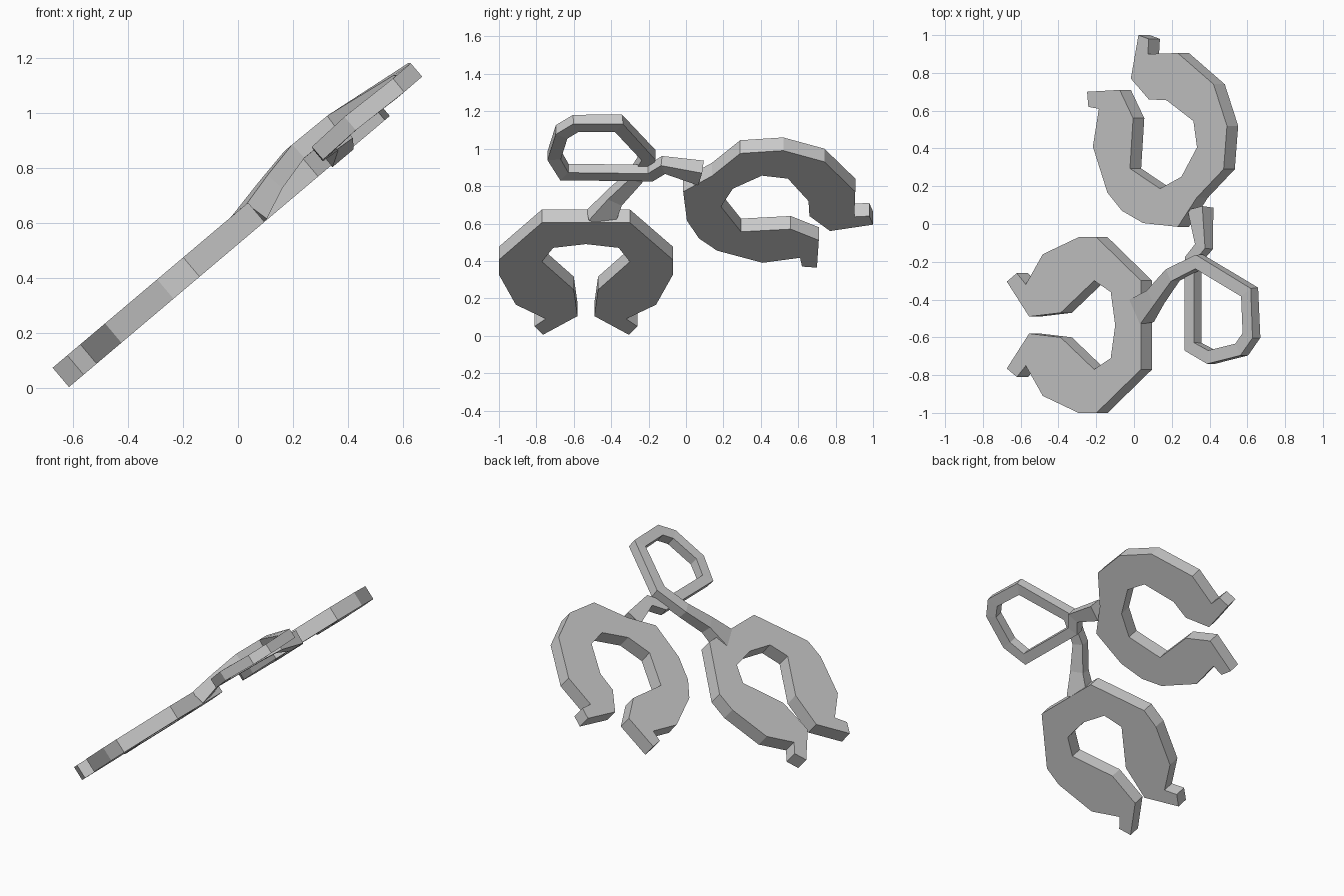
import bpy, bmesh, math
from mathutils import Vector

if "Cube" in bpy.data.objects:
    bpy.data.objects.remove(bpy.data.objects["Cube"])

TILT = math.radians(40.2)
NORMAL = Vector((-math.sin(TILT), 0, math.cos(TILT)))   # normal of the tilted plane
THICK = 0.092


def finish(bm, name):
    bmesh.ops.recalc_face_normals(bm, faces=bm.faces)
    me = bpy.data.meshes.new(name)
    bm.to_mesh(me)
    bm.free()
    ob = bpy.data.objects.new(name, me)
    bpy.context.collection.objects.link(ob)


def plate(name, outline):
    """Flat plate on the tilted plane; outline is (y, z) of its underside."""
    bm = bmesh.new()
    face = bm.faces.new([bm.verts.new((z / math.tan(TILT) - 0.62, y, z)) for y, z in outline])
    ext = bmesh.ops.extrude_face_region(bm, geom=[face], use_keep_orig=True)
    verts = [g for g in ext["geom"] if isinstance(g, bmesh.types.BMVert)]
    bmesh.ops.translate(bm, verts=verts, vec=NORMAL * THICK)
    finish(bm, name)


def bar(name, path):
    """Square bar swept along (x, y, z, half_width, half_height) points."""
    bm = bmesh.new()
    pts = [Vector(p[:3]) for p in path]
    rings = []
    for i, p in enumerate(pts):
        a = (p - pts[max(i - 1, 0)]).normalized()
        b = (pts[min(i + 1, len(pts) - 1)] - p).normalized()
        t = (a + b).normalized()
        miter = 1 / max(0.6, t.dot(b if b.length else a))
        side = t.cross(NORMAL).normalized()
        up = side.cross(t)
        w, h = path[i][3] * miter, path[i][4]
        rings.append([bm.verts.new(p + side * w * s + up * h * u)
                      for s, u in ((-1, -1), (1, -1), (1, 1), (-1, 1))])
    for r, q in zip(rings, rings[1:]):
        for k in range(4):
            bm.faces.new((r[k], r[(k + 1) % 4], q[(k + 1) % 4], q[k]))
    bm.faces.new(rings[0])
    bm.faces.new(rings[-1])
    finish(bm, name)


# Lower cuff: half outline (distance from centre line, height), mirrored
half = [(0.235, 0.605), (0.465, 0.406), (0.465, 0.326), (0.375, 0.166),
        (0.215, 0.09), (0.275, 0.05), (0.23, 0.005), (0.045, 0.105),
        (0.065, 0.246), (0.235, 0.396), (0.175, 0.47)]
MID = -0.535
plate("lower_cuff", [(MID + d, z) for d, z in half] + [(MID, 0.49)]
      + [(MID - d, z) for d, z in reversed(half)])

# Upper cuff: outer edge and first tab, inner edge, second tab
plate("upper_cuff", [
    (0.905, 0.77), (0.74, 0.93), (0.52, 0.99), (0.29, 0.975), (0.14, 0.855),
    (-0.015, 0.77), (0.005, 0.615), (0.07, 0.52), (0.166, 0.455), (0.41, 0.39),
    (0.61, 0.417), (0.62, 0.37), (0.70, 0.364), (0.71, 0.51),
    (0.56, 0.57), (0.294, 0.556), (0.187, 0.69), (0.25, 0.786), (0.406, 0.856),
    (0.545, 0.84), (0.655, 0.72), (0.66, 0.64),
    (0.77, 0.56), (1.0, 0.594), (0.98, 0.64), (0.9, 0.636)])

# Linking bar: leaves the lower cuff, loops round, returns under itself to the upper cuff
bar("looped_link", [
    (0.04, -0.46, 0.62, 0.075, 0.046), (0.115, -0.385, 0.735, 0.045, 0.036),
    (0.205, -0.27, 0.85, 0.036, 0.033), (0.345, -0.20, 0.965, 0.034, 0.033),
    (0.612, -0.36, 1.135, 0.034, 0.032), (0.622, -0.59, 1.135, 0.034, 0.032),
    (0.57, -0.665, 1.09, 0.034, 0.032), (0.41, -0.705, 0.965, 0.034, 0.032),
    (0.313, -0.65, 0.875, 0.032, 0.031), (0.313, -0.19, 0.87, 0.032, 0.031),
    (0.37, -0.12, 0.913, 0.032, 0.033), (0.352, 0.08, 0.87, 0.052, 0.045)])
